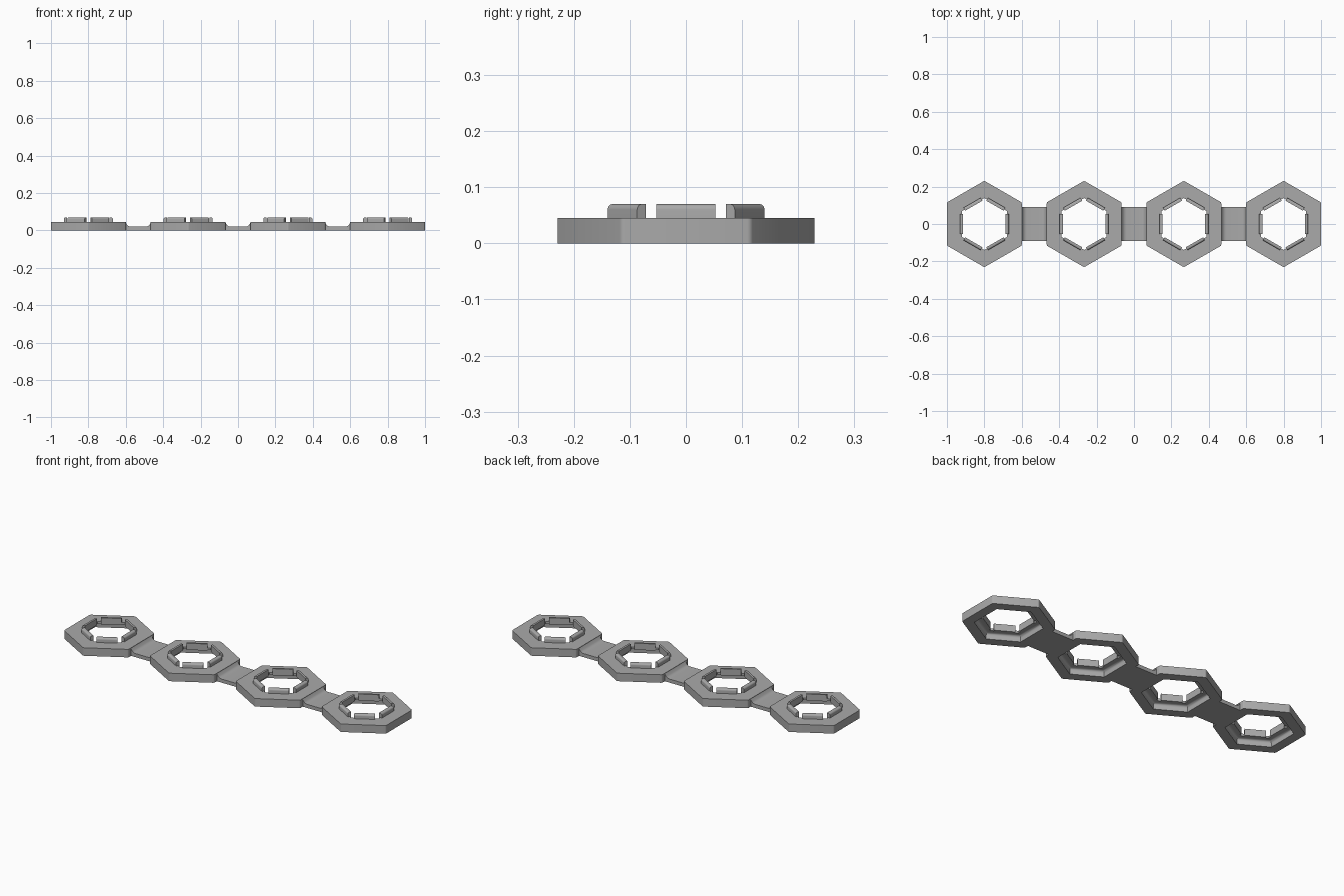
import bpy
import bmesh
import math
from mathutils import Matrix, Vector

cube = bpy.data.objects.get("Cube")
if cube:
    bpy.data.objects.remove(cube, do_unlink=True)

APOTHEM = 0.2
HEIGHT = 0.045
PITCH = 1.6 / 3
CENTRES = [(i - 1.5) * PITCH for i in range(4)]

grey = bpy.data.materials.new("mid_grey")
grey.use_nodes = True
colour = (0.4, 0.4, 0.4, 1)
grey.diffuse_color = colour
grey.node_tree.nodes["Principled BSDF"].inputs["Base Color"].default_value = colour


def arc(cx, cy, r, start, end, steps=5):
    """Points on an arc, angles in degrees."""
    angles = [math.radians(start + (end - start) * i / steps) for i in range(steps + 1)]
    return [(cx + r * math.cos(a), cy + r * math.sin(a)) for a in angles]


def finish(bm, name, x=0):
    bmesh.ops.recalc_face_normals(bm, faces=bm.faces)
    mesh = bpy.data.meshes.new(name)
    bm.to_mesh(mesh)
    bm.free()
    mesh.materials.append(grey)
    obj = bpy.data.objects.new(name, mesh)
    obj.location.x = x
    bpy.context.collection.objects.link(obj)
    bpy.ops.object.select_all(action="DESELECT")
    obj.select_set(True)
    bpy.context.view_layer.objects.active = obj
    bpy.ops.object.shade_smooth_by_angle(angle=math.radians(29))


def extrude_profile(bm, points, half, matrix=Matrix()):
    """Prism from an x-z profile, running along y."""
    rows = [[bm.verts.new(matrix @ Vector((x, y, z))) for x, z in points]
            for y in (-half, half)]
    for row in rows:
        bm.faces.new(row)
    for i in range(len(points)):
        j = (i + 1) % len(points)
        bm.faces.new((rows[0][i], rows[0][j], rows[1][j], rows[1][i]))


def hex_ring(x, name):
    # Outer wall, top, stepped opening and rounded recess underneath
    profile = [(APOTHEM, 0), (APOTHEM, HEIGHT), (0.12, HEIGHT), (0.12, 0.033)]
    profile += arc(0.134, 0.019, 0.014, 90, 0) + [(0.148, 0)]
    bm = bmesh.new()
    loops = []
    for a, z in profile:
        r = a / math.cos(math.pi / 6)
        loops.append([bm.verts.new((r * math.cos(t), r * math.sin(t), z))
                      for t in (math.radians(30 + 60 * k) for k in range(6))])
    for n, lower in enumerate(loops):
        upper = loops[(n + 1) % len(loops)]
        for k in range(6):
            m = (k + 1) % 6
            bm.faces.new((lower[k], lower[m], upper[m], upper[k]))
    # Softened outer corners
    corners = [bm.edges.get((loops[0][k], loops[1][k])) for k in range(6)]
    bmesh.ops.bevel(bm, geom=corners, offset=0.006, segments=3,
                    profile=0.5, affect="EDGES")
    finish(bm, name, x)


def clip_tabs(x, name):
    # Six upright tabs with a rounded outer top edge
    profile = [(0.113, 0.033), (0.131, 0.033)]
    profile += arc(0.121, 0.06, 0.01, 0, 90) + [(0.113, 0.07)]
    bm = bmesh.new()
    for k in range(6):
        extrude_profile(bm, profile, 0.053, Matrix.Rotation(k * math.pi / 3, 4, "Z"))
    finish(bm, name, x)


def connector(x, name):
    # Thin web that sweeps up into the rings at both ends
    gap = PITCH / 2 - APOTHEM
    right = arc(gap - 0.028, 0.048, 0.028, -90, -45, 4) + [(gap, 0.041)]
    left = [(-px, z) for px, z in reversed(right)]
    bm = bmesh.new()
    extrude_profile(bm, [(-gap, 0)] + left + right + [(gap, 0)], 0.092)
    finish(bm, name, x)


for i, cx in enumerate(CENTRES, 1):
    hex_ring(cx, f"hex_ring_{i}")
    clip_tabs(cx, f"clip_tabs_{i}")
for i in range(3):
    connector((CENTRES[i] + CENTRES[i + 1]) / 2, f"connector_{i + 1}")
